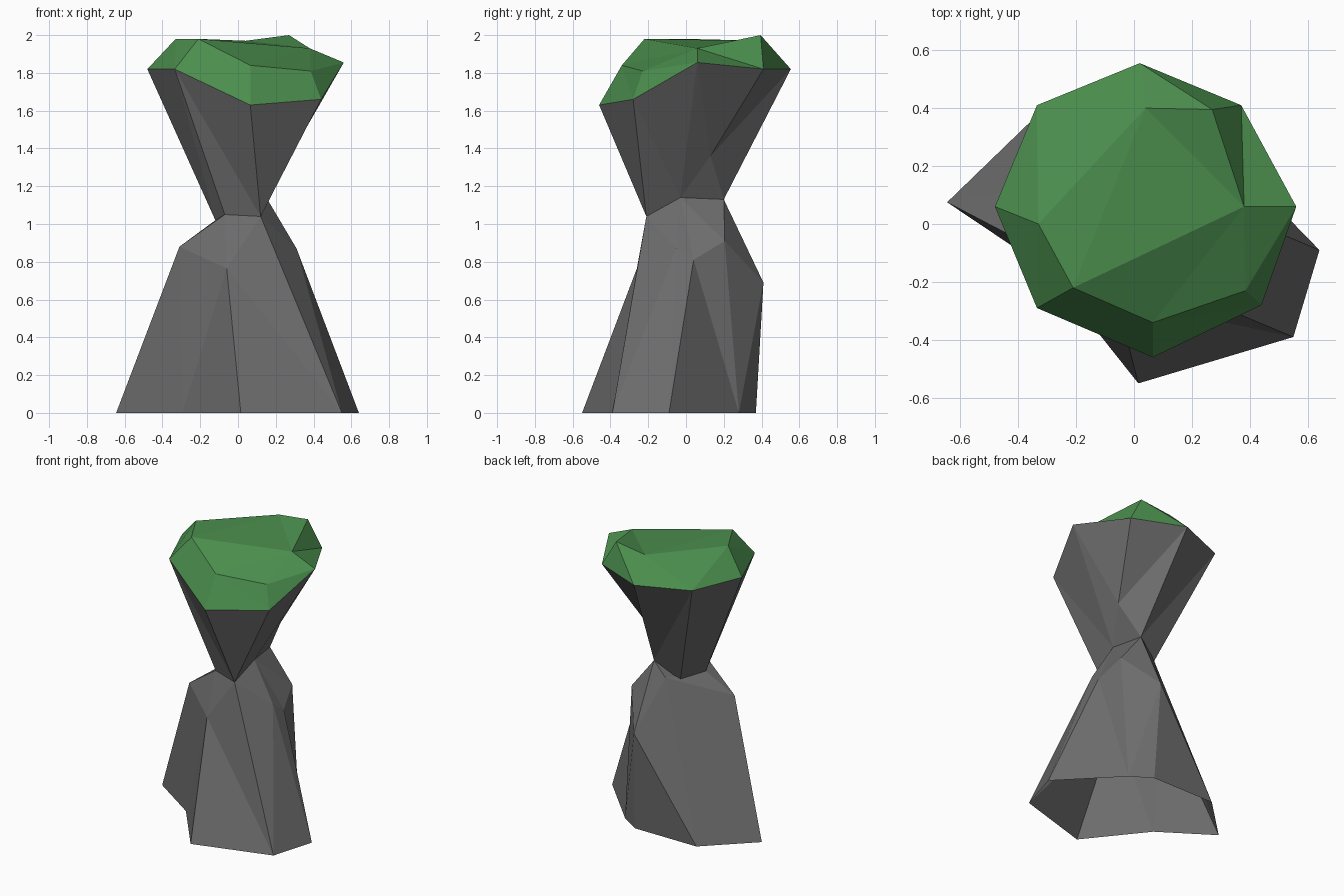
import bpy

if "Cube" in bpy.data.objects:
    bpy.data.objects.remove(bpy.data.objects["Cube"])


def material(name, rgb):
    mat = bpy.data.materials.new(name)
    mat.diffuse_color = (*rgb, 1)
    mat.use_nodes = True
    mat.node_tree.nodes["Principled BSDF"].inputs["Base Color"].default_value = mat.diffuse_color
    return mat


def zip_rings(low, high, steps):
    """Triangle strip between two closed rings; 'a' steps along low, 'b' along high."""
    tris, i, j = [], 0, 0
    for s in steps:
        a, b = low[i % len(low)], high[j % len(high)]
        if s == "a":
            i += 1
            tris.append((a, low[i % len(low)], b))
        else:
            j += 1
            tris.append((a, high[j % len(high)], b))
    return tris


def make_object(name, tris, mat):
    tris = [t for t in tris if len(set(t)) == 3]
    points = list(dict.fromkeys(p for t in tris for p in t))
    index = {p: k for k, p in enumerate(points)}
    mesh = bpy.data.meshes.new(name)
    mesh.from_pydata(points, [], [[index[p] for p in t] for t in tris])
    mesh.materials.append(mat)
    mesh.update()
    obj = bpy.data.objects.new(name, mesh)
    bpy.context.collection.objects.link(obj)


# Cross-sections, counter-clockwise seen from above
base = [(x, y, 0) for x, y in [(.55, -.39), (.64, -.09), (.28, .28), (.14, .37),
                               (-.34, .37), (-.645, .075), (-.295, -.16), (.015, -.55)]]
shoulder = [(.31, -.05, .87), (.33, .04, .81), (.28, .205, .91), (.12, .41, .69),
            (.02, .2, 1.03), (-.31, -.1, .88), (-.06, -.26, .765), (.12, -.21, 1.04)]
neck = [(.15, -.03, 1.14), (.11, .2, 1.13), (-.04, .12, 1.0),
        (-.12, -.05, 1.02), (-.07, -.15, 1.05), (.12, -.21, 1.04)]
bulge = (.24, .13, 1.36)
rim = [(.56, .06, 1.855), (.37, .41, 1.82), (.02, .555, 1.82), (-.335, .41, 1.82),
       (-.48, .06, 1.82), (-.335, -.29, 1.82), (.065, -.46, 1.63), (.44, -.28, 1.66)]
top = [(.38, .06, 1.93), (.27, .395, 2.0), (.04, .4, 1.97), (-.33, 0, 1.98),
       (-.21, -.22, 1.98), (.065, -.34, 1.84), (.385, -.23, 1.81)]

# Rock pillar, open underneath
rock = zip_rings(base, shoulder, "ababbaabababaabb")
rock += zip_rings(shoulder, neck, "aabaabbabaabab")
rock += [(neck[0], neck[1], bulge)]
rock += zip_rings([neck[0], bulge] + neck[1:], rim, "abbabaabbaabbab")
make_object("rock_pillar", rock, material("rock grey", (.15, .15, .15)))

# Grass cap: sloping border and faceted top
grass = zip_rings(rim, top, "abababaabababab")
grass += [tuple(top[k] for k in t)
          for t in [(0, 1, 2), (0, 2, 4), (2, 3, 4), (0, 4, 5), (0, 5, 6)]]
make_object("grass_cap", grass, material("grass green", (.07, .27, .075)))
